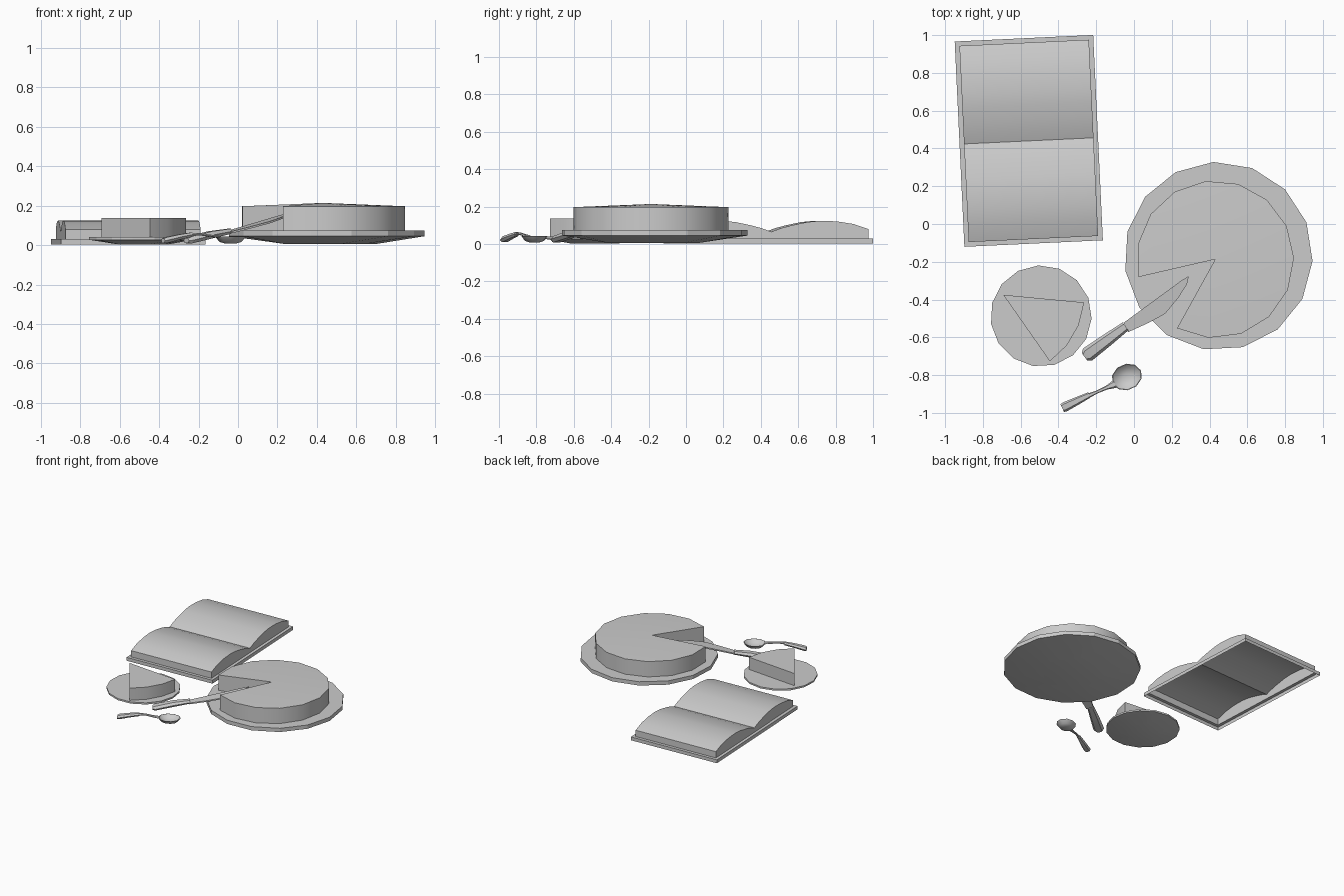
import bpy, bmesh
from math import sin, cos, radians
from mathutils import Vector, Matrix

if "Cube" in bpy.data.objects:
    bpy.data.objects.remove(bpy.data.objects["Cube"])


def make(name, verts, faces, angle=30, open_shell=False):
    me = bpy.data.meshes.new(name)
    me.from_pydata([tuple(v) for v in verts], [], faces)
    bm = bmesh.new()
    bm.from_mesh(me)
    if not open_shell:
        bmesh.ops.recalc_face_normals(bm, faces=bm.faces)
    bm.to_mesh(me)
    bm.free()
    ob = bpy.data.objects.new(name, me)
    bpy.context.collection.objects.link(ob)
    bpy.ops.object.select_all(action='DESELECT')
    ob.select_set(True)
    bpy.context.view_layer.objects.active = ob
    bpy.ops.object.shade_smooth_by_angle(angle=radians(angle))
    return ob


def polar(cx, cy, r, deg, z):
    return Vector((cx + r * cos(radians(deg)), cy + r * sin(radians(deg)), z))


def loft(name, rings, angle=30, caps=True):
    """Skin a list of equal-length closed rings."""
    n = len(rings[0])
    verts = [v for ring in rings for v in ring]
    faces = [(k * n + i, k * n + (i + 1) % n, (k + 1) * n + (i + 1) % n, (k + 1) * n + i)
             for k in range(len(rings) - 1) for i in range(n)]
    if caps:
        faces += [tuple(reversed(range(n))), tuple(range(len(verts) - n, len(verts)))]
    return make(name, verts, faces, angle)


def plate(name, cx, cy, r, z0, z_rim, z_top):
    """15-sided flat plate tapering down to a pentagonal foot."""
    ang = [93 + 24 * i for i in range(15)]
    foot = [polar(cx, cy, r * 0.5, 93 + 48 + 72 * k, z0) for k in range(5)]
    base = [foot[j // 3 % 5].lerp(foot[(j // 3 + 1) % 5], j % 3 / 3) for j in range(15)]
    base = base[-2:] + base[:-2]
    return loft(name, [base, [polar(cx, cy, r, a, z_rim) for a in ang],
                       [polar(cx, cy, r, a, z_top) for a in ang]], 10)


def sector(name, cx, cy, r, a0, a1, steps, z0, z1, z_tip):
    """Pie-shaped solid with a top rising slightly to its tip."""
    ang = [a0 + (a1 - a0) * i / steps for i in range(steps + 1)]
    n = steps + 2
    verts = [Vector((cx, cy, z0))] + [polar(cx, cy, r, a, z0) for a in ang]
    verts += [Vector((cx, cy, z_tip))] + [polar(cx, cy, r, a, z1) for a in ang]
    faces = [tuple(reversed(range(n)))]
    faces += [(i, (i + 1) % n, n + (i + 1) % n, n + i) for i in range(n)]
    faces += [(n, n + i, n + i + 1) for i in range(1, n - 1)]
    return make(name, verts, faces)


def bar(name, start, heading, stations):
    """Chamfered bar; stations are (distance, z, half width, half height)."""
    d = Vector((cos(radians(heading)), sin(radians(heading)), 0))
    s = Vector((-d.y, d.x, 0))
    rings = []
    for t, z, w, h in stations:
        c = Vector((start[0], start[1], z)) + d * t
        rings.append([c + s * (w * a) + Vector((0, 0, h * b)) for a, b in
                      ((1, 0), (.6, 1), (-.6, 1), (-1, 0), (-.6, -1), (.6, -1))])
    return loft(name, rings)


# plates, cake and the cut slice
plate("cake_plate", 0.447, -0.17, 0.499, 0.005, 0.045, 0.075)
sector("cake", 0.43, -0.187, 0.417, -119, 193, 13, 0.07, 0.197, 0.214)
plate("small_plate", -0.492, -0.487, 0.268, 0.003, 0.027, 0.04)
sector("cake_slice", -0.692, -0.375, 0.43, -55, -5.4, 3, 0.035, 0.137, 0.137)

# open book: hollow cover and arched pages, both open underneath
half = [(0.0, 0.065), (0.05, 0.084), (0.11, 0.1), (0.19, 0.117), (0.26, 0.124),
        (0.35, 0.121), (0.44, 0.107), (0.52, 0.08)]
profile = [(-y, z) for y, z in reversed(half)] + half[1:]
book = Matrix.Translation((-0.557, 0.44, 0)) @ Matrix.Rotation(radians(2.7), 4, 'Z')


def rect(w, l, z):
    return [book @ Vector((x * w, y * l, z)) for x, y in ((-1, -1), (1, -1), (1, 1), (-1, 1))]


cover = loft("book_cover", [rect(.367, .544, .003), rect(.367, .544, .03), rect(.343, .52, .03)],
             caps=False)
n = len(profile)
verts = [book @ Vector((x, y, z)) for x in (-0.343, 0.343) for y, z in profile]
verts += [book @ Vector((x, y, 0.03)) for x in (-0.343, 0.343) for y, z in profile]
faces = [(i, n + i, n + i + 1, i + 1) for i in range(n - 1)]
faces += [(i, i + 1, 2 * n + i + 1, 2 * n + i) for i in range(n - 1)]
faces += [(n + i + 1, n + i, 3 * n + i, 3 * n + i + 1) for i in range(n - 1)]
faces += [(0, 2 * n, 3 * n, n), (n - 1, 2 * n - 1, 4 * n - 1, 3 * n - 1)]
make("book_pages", verts, faces, 30, open_shell=True)

# cake knife: handle on the table, blade leaning over the plate rim
bar("knife_handle", (-0.262, -0.703), 36.5,
    [(0, .022, .024, .012), (.02, .026, .04, .017), (.15, .052, .034, .018), (.27, .07, .026, .013)])
outline = [(-.055, -.523), (-.03, -.572), (.08, -.522), (.165, -.475), (.235, -.39),
           (.28, -.32), (.29, -.275), (.25, -.3)]


def blade_z(x, y):
    return 0.066 + 0.125 * ((x + .045) * .8 + (y + .545) * .6) / 0.56 * 1.25 * .86


loft("knife_blade", [[Vector((x, y, blade_z(x, y) + h)) for x, y in outline] for h in (-.005, .005)])

# spoon: grip, arched neck and bowl
bar("spoon_handle", (-0.38, -0.975), 26,
    [(0, .022, .022, .011), (.015, .025, .026, .015), (.09, .041, .021, .013), (.16, .053, .015, .011)])
bar("spoon_neck", (-0.238, -0.908), 24,
    [(0, .054, .012, .008), (.05, .056, .008, .006), (.1, .048, .01, .006), (.15, .042, .022, .005)])
bowl = Matrix.Translation((-0.038, -0.81, 0)) @ Matrix.Rotation(radians(24), 4, 'Z')
rings = [[bowl @ Vector((r * .083 * cos(radians(36 * i)), r * .069 * sin(radians(36 * i)), z))
          for i in range(10)]
         for r, z in ((.3, .007), (.72, .016), (1, .043), (.95, .044), (.68, .024), (.28, .014))]
loft("spoon_bowl", rings, 50)
